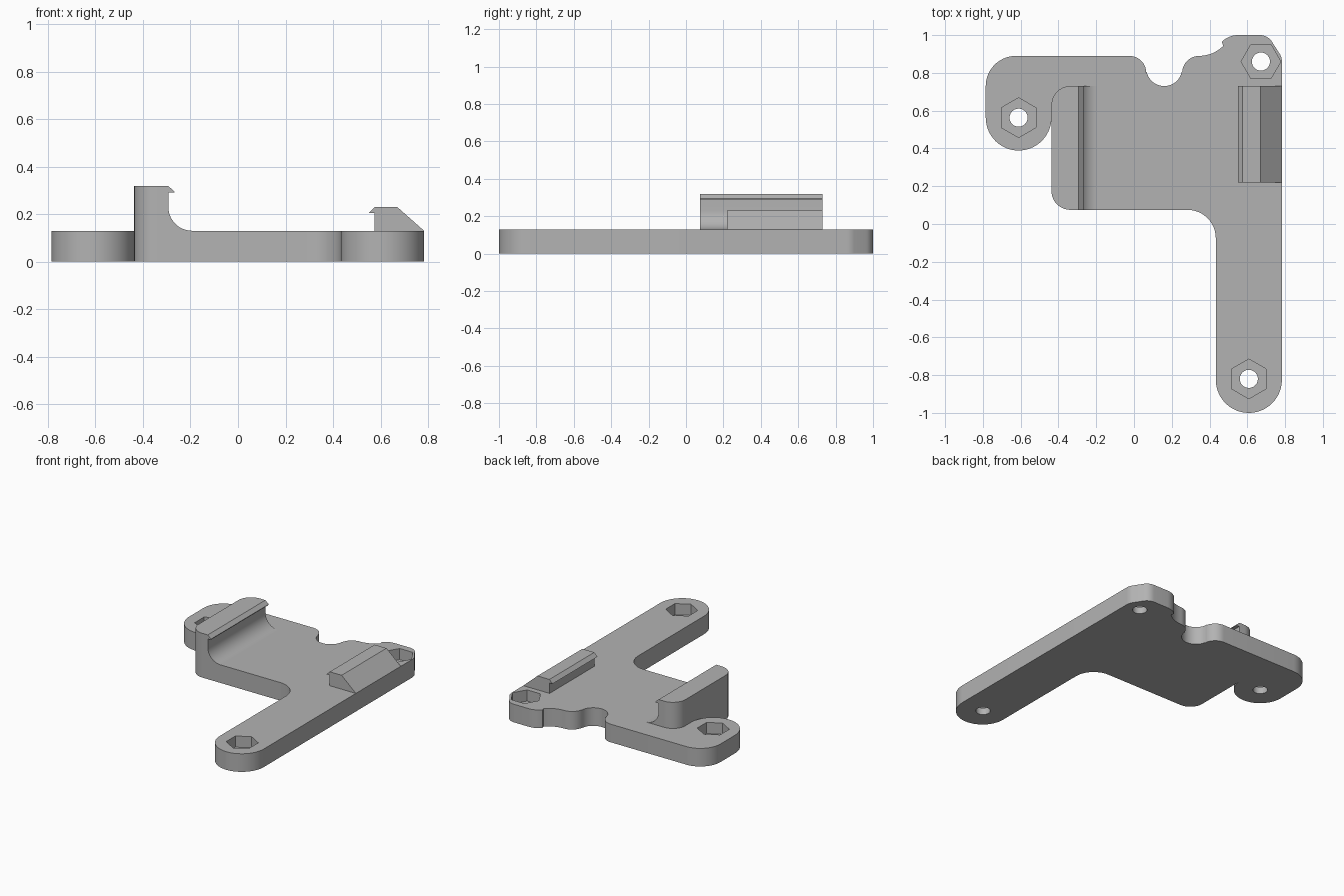
import bpy, bmesh
from math import sin, cos, radians
from mathutils import Matrix, Vector

if "Cube" in bpy.data.objects:
    bpy.data.objects.remove(bpy.data.objects["Cube"], do_unlink=True)

grey = bpy.data.materials.new("light_grey")
grey.use_nodes = True
grey.diffuse_color = (0.45, 0.45, 0.45, 1)
grey.node_tree.nodes["Principled BSDF"].inputs["Base Color"].default_value = grey.diffuse_color

TOP = 0.13          # plate thickness
EDGE = 0.783        # right edge of the plate
WALL = -0.437       # outer face of the tall clip


def arc(cx, cy, r, start, end, steps=14):
    """Points on an arc, angles in degrees."""
    angles = [radians(start + (end - start) * i / steps) for i in range(steps + 1)]
    return [(cx + r * cos(a), cy + r * sin(a)) for a in angles]


def prism(name, outline, low, high, along_y=False):
    """Extrude an outline along z, or an x-z profile along y."""
    bm = bmesh.new()
    place = (lambda u, v: (u, low, v)) if along_y else (lambda u, v: (u, v, low))
    face = bm.faces.new([bm.verts.new(place(u, v)) for u, v in outline])
    shift = Vector((0, high - low, 0) if along_y else (0, 0, high - low))
    new = bmesh.ops.extrude_face_region(bm, geom=[face])["geom"]
    bmesh.ops.translate(bm, vec=shift, verts=[g for g in new if isinstance(g, bmesh.types.BMVert)])
    bmesh.ops.remove_doubles(bm, verts=bm.verts, dist=0.0002)
    bmesh.ops.recalc_face_normals(bm, faces=bm.faces)
    mesh = bpy.data.meshes.new(name)
    bm.to_mesh(mesh)
    bm.free()
    mesh.materials.append(grey)
    obj = bpy.data.objects.new(name, mesh)
    bpy.context.collection.objects.link(obj)
    return obj


def select(obj):
    bpy.ops.object.select_all(action='DESELECT')
    obj.select_set(True)
    bpy.context.view_layer.objects.active = obj


def cut(obj, tool, operation='DIFFERENCE'):
    mod = obj.modifiers.new("cut", 'BOOLEAN')
    mod.operation, mod.object, mod.solver = operation, tool, 'EXACT'
    select(obj)
    bpy.ops.object.modifier_apply(modifier=mod.name)
    bpy.data.objects.remove(tool, do_unlink=True)


# Plate outline, counter-clockwise from the foot of the long arm
outline = (
    arc(0.608, -0.825, 0.175, 180, 360, 28)          # arm end
    + arc(0.703, 0.86, 0.08, 0, 28, 5)               # back right lug
    + arc(0.667, 0.925, 0.075, 28, 90, 8)
    + arc(0.55, 0.88, 0.12, 90, 135, 8)
    + arc(0.345, 1.07, 0.18, -45, -90, 8)            # concave sweep
    + arc(0.345, 0.80, 0.09, 90, 180)
    + arc(0.16, 0.825, 0.095, 0, -180, 24)           # round notch
    + arc(-0.025, 0.80, 0.09, 0, 90)
    + arc(-0.625, 0.73, 0.16, 90, 180)               # ear
    + arc(-0.611, 0.563, 0.174, 180, 360, 28)
    + arc(WALL + 0.1, 0.175, 0.1, 180, 270)          # body corner
    + arc(0.283, -0.075, 0.15, 90, 0)                # inner fillet
)
plate = prism("base_plate", outline, 0, TOP)

# Screw holes with hexagonal nut pockets
for x, y, turn in ((-0.611, 0.563, 30), (0.672, 0.86, 0), (0.608, -0.82, 30)):
    cut(plate, prism("hole_cutter", arc(x, y, 0.048, 0, 345, 23), -0.1, 0.3))
    cut(plate, prism("nut_cutter", arc(x, y, 0.105, turn, turn + 300, 5), 0.05, 0.3))

# Tall clip with a filleted foot and a small lip, rounded at its outer corners
profile = ([(-0.6, TOP), (-0.6, 0.318), (-0.293, 0.318), (-0.267, 0.295), (-0.267, 0.29), (-0.293, 0.29)]
           + arc(-0.193, TOP + 0.1, 0.1, 180, 270))
tall_clip = prism("tall_clip", profile, 0, 0.8, along_y=True)
column = (arc(WALL + 0.1, 0.175, 0.1, 270, 180) + arc(WALL + 0.1, 0.63, 0.1, 180, 90)
          + [(0, 0.73), (0, 0.075)])
cut(tall_clip, prism("corner_cutter", column, 0, 0.5), 'INTERSECT')

# Low clip with a sloped back
low_clip = prism("low_clip", [(0.574, TOP), (0.574, 0.205), (0.55, 0.205), (0.575, 0.23),
                              (0.67, 0.23), (EDGE, TOP)], 0.22, 0.73, along_y=True)

for part in (plate, tall_clip, low_clip):
    select(part)
    bpy.ops.object.shade_smooth_by_angle(angle=radians(30))
